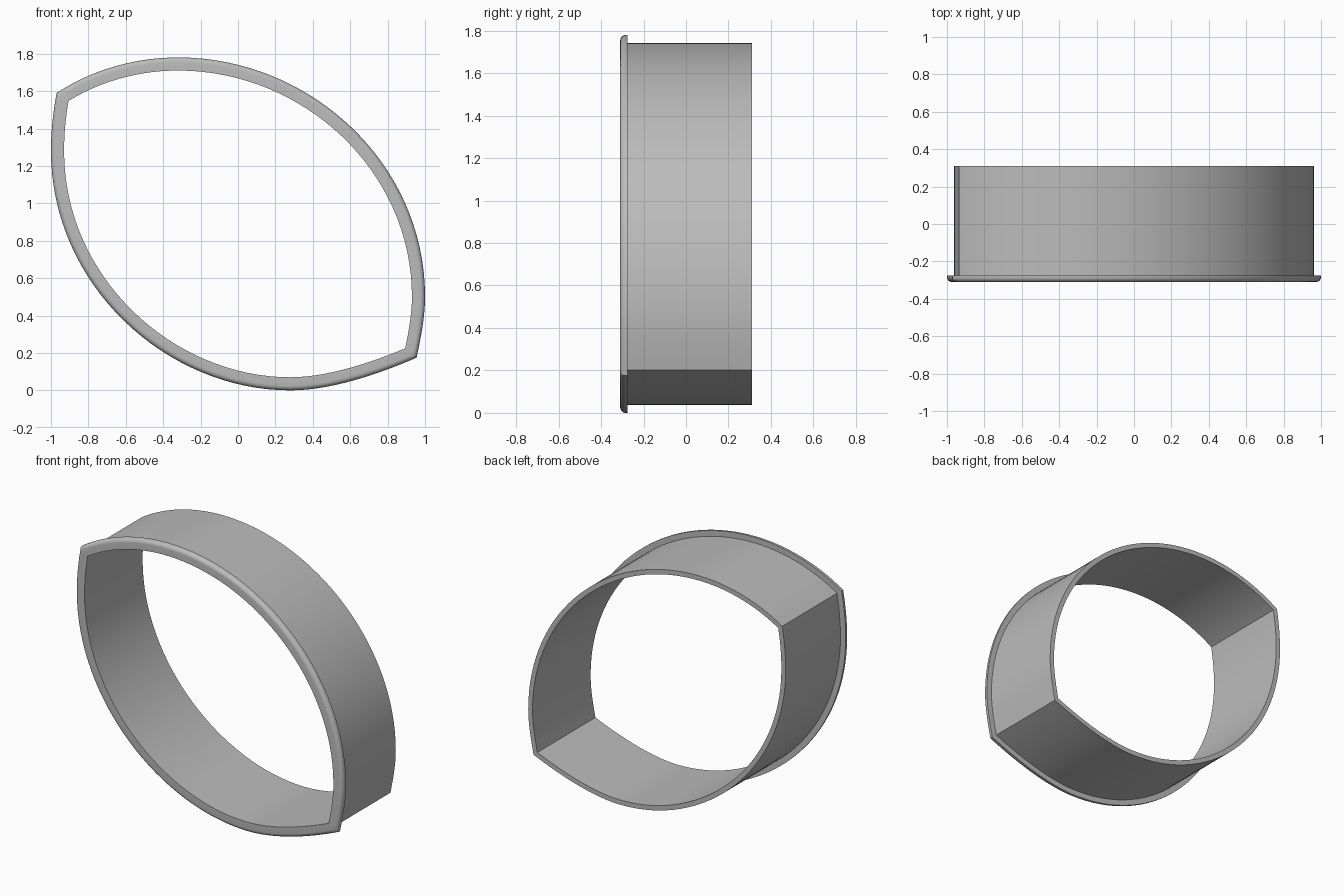
import bpy
import bmesh
import math
from mathutils import Vector
from mathutils.geometry import interpolate_bezier

cube = bpy.data.objects.get("Cube")
if cube:
    bpy.data.objects.remove(cube)

# Plain grey material
grey = bpy.data.materials.new("plain grey")
grey.use_nodes = True
colour = (0.5, 0.5, 0.5, 1)
grey.diffuse_color = colour
grey.node_tree.nodes["Principled BSDF"].inputs["Base Color"].default_value = colour

# Outer rim outline, clockwise in x and z: anchors with two handles between them
tip_left, tip_right = (-0.97, 1.59), (0.955, 0.175)
segments = [
    (tip_left, (-0.78, 1.715), (-0.55, 1.78), (-0.32, 1.78), 14),
    ((-0.32, 1.78), (0.38, 1.78), (1, 1.22), (1, 0.5), 32),
    ((1, 0.5), (1, 0.39), (0.977, 0.28), tip_right, 8),
    (tip_right, (0.76, 0.09), (0.5, 0), (0.28, 0), 14),
    ((0.28, 0), (-0.38, 0), (-1, 0.56), (-1, 1.28), 32),
    ((-1, 1.28), (-1, 1.39), (-0.988, 1.49), tip_left, 8),
]
outline = []
for a, ha, hb, b, count in segments:
    curve = interpolate_bezier(Vector(a), Vector(ha), Vector(hb), Vector(b), count + 1)
    outline += [Vector(p[:2]) for p in curve[:-1]]


def inward(i):
    """Mitred inward offset per unit of distance at an outline point."""
    p, prev, nxt = outline[i], outline[i - 1], outline[(i + 1) % len(outline)]
    d1, d2 = (p - prev).normalized(), (nxt - p).normalized()
    n1, n2 = Vector((d1.y, -d1.x)), Vector((d2.y, -d2.x))
    return (n1 + n2) / (1 + n1.dot(n2))


# Cross-section as (inset, y): flange with a rounded front edge, then the wall
front, back, step = -0.31, 0.31, -0.275
radius, wall_out, wall_in = 0.026, 0.038, 0.07
section = [(wall_in, front)]
for k in range(7):
    t = k / 6 * math.pi / 2
    section.append((radius * (1 - math.sin(t)), front + radius * (1 - math.cos(t))))
section += [(0, step), (wall_out, step), (wall_out, back), (wall_in, back)]

# Sweep the section round the outline
bm = bmesh.new()
rings = []
for i, p in enumerate(outline):
    n = inward(i)
    rings.append([bm.verts.new((p.x + n.x * s, y, p.y + n.y * s)) for s, y in section])
for i, ring in enumerate(rings):
    prev = rings[i - 1]
    for j in range(len(section)):
        bm.faces.new((prev[j - 1], prev[j], ring[j], ring[j - 1]))
bmesh.ops.recalc_face_normals(bm, faces=bm.faces)

mesh = bpy.data.meshes.new("flanged_ring")
bm.to_mesh(mesh)
bm.free()
mesh.materials.append(grey)
ring_object = bpy.data.objects.new("flanged_ring", mesh)
bpy.context.collection.objects.link(ring_object)

bpy.ops.object.select_all(action="DESELECT")
ring_object.select_set(True)
bpy.context.view_layer.objects.active = ring_object
bpy.ops.object.shade_smooth_by_angle(angle=math.radians(30))
